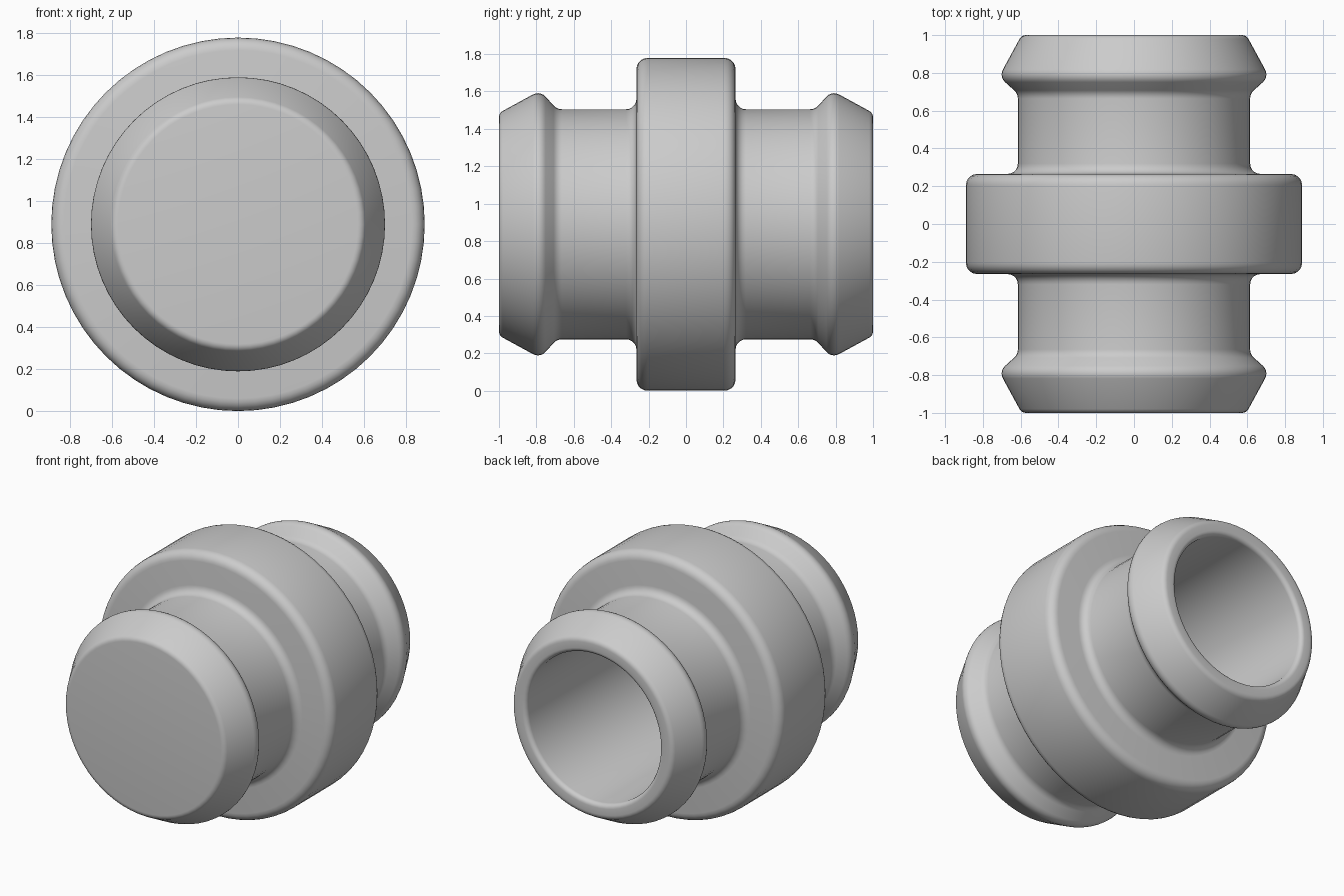
import bpy, bmesh, math
from mathutils import Vector, Matrix

SIDES = 64
AXIS_Z = 0.89

old = bpy.data.objects.get("Cube")
if old:
    bpy.data.objects.remove(old, do_unlink=True)

# Single grey material
grey = bpy.data.materials.new("plain grey")
grey.use_nodes = True
colour = (0.6, 0.6, 0.6, 1)
grey.diffuse_color = colour
grey.node_tree.nodes["Principled BSDF"].inputs["Base Color"].default_value = colour


def rounded(corners, steps=5):
    """Turn (radius, y, fillet) corners into a profile with arc fillets."""
    pts = []
    for i, (r, y, f) in enumerate(corners):
        p = Vector((r, y))
        if f == 0:
            pts.append(p)
            continue
        a = (Vector(corners[i - 1][:2]) - p).normalized()
        b = (Vector(corners[i + 1][:2]) - p).normalized()
        half = a.angle(b) / 2
        centre = p + (a + b).normalized() * (f / math.sin(half))
        start = (p + a * (f / math.tan(half)) - centre).normalized()
        end = (p + b * (f / math.tan(half)) - centre).normalized()
        for s in range(steps + 1):
            pts.append(centre + start.slerp(end, s / steps) * f)
    return pts


def lathe(name, profile):
    """Revolve a profile about the y axis."""
    bm = bmesh.new()
    verts = [bm.verts.new((p.x, p.y, 0)) for p in profile]
    edges = [bm.edges.new(pair) for pair in zip(verts, verts[1:])]
    bmesh.ops.spin(bm, geom=verts + edges, cent=(0, 0, 0), axis=(0, 1, 0),
                   angle=math.tau, steps=SIDES)
    bmesh.ops.remove_doubles(bm, verts=bm.verts, dist=0.0005)
    bmesh.ops.recalc_face_normals(bm, faces=bm.faces)
    bm.transform(Matrix.Translation((0, 0, AXIS_Z)))
    mesh = bpy.data.meshes.new(name)
    bm.to_mesh(mesh)
    bm.free()
    mesh.materials.append(grey)
    obj = bpy.data.objects.new(name, mesh)
    bpy.context.collection.objects.link(obj)
    bpy.ops.object.select_all(action="DESELECT")
    obj.select_set(True)
    bpy.context.view_layer.objects.active = obj
    bpy.ops.object.shade_smooth_by_angle(angle=math.radians(35))


# Half outline: end edge, barb ridge, neck, collar
half_outline = [
    (0.595, 1.0, 0.04),
    (0.715, 0.78, 0.055),
    (0.615, 0.69, 0.06),
    (0.615, 0.265, 0.055),
    (0.89, 0.265, 0.06),
]
front = [(r, -y, f) for r, y, f in half_outline]

# Closed front end, outer shell, then the bore entered from the back
bore = [(0.50, 1.0, 0.03), (0.50, -0.9, 0), (0, -0.9, 0)]
lathe("barbed_coupling", rounded([(0, -1, 0)] + front + half_outline[::-1] + bore))
